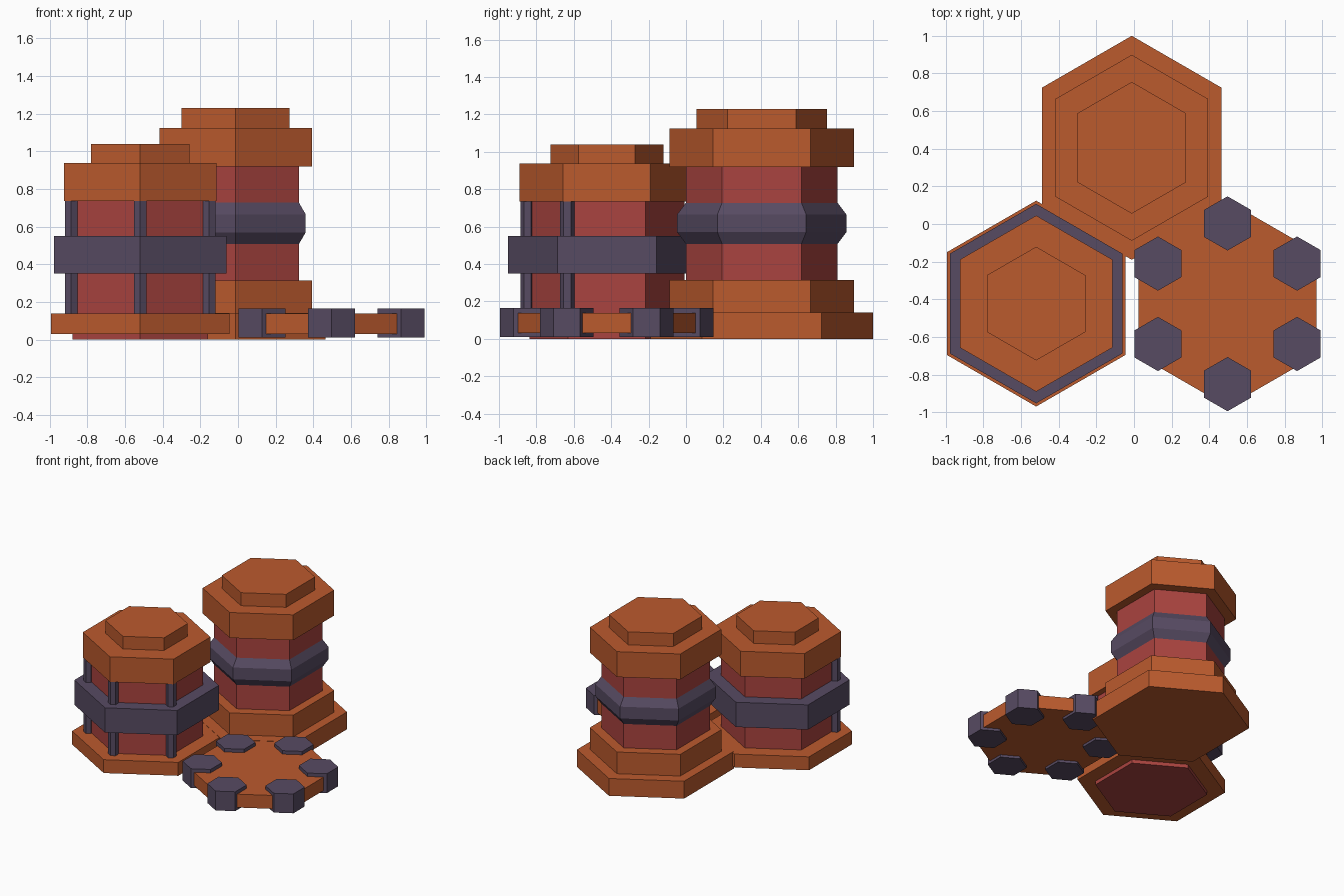
import bpy
import math

cube = bpy.data.objects.get("Cube")
if cube:
    bpy.data.objects.remove(cube)


def material(name, rgb):
    m = bpy.data.materials.new(name)
    m.use_nodes = True
    m.diffuse_color = (*rgb, 1)
    m.node_tree.nodes["Principled BSDF"].inputs["Base Color"].default_value = (*rgb, 1)
    return m


orange = material("burnt orange", (0.50, 0.103, 0.027))
red = material("brick red", (0.40, 0.057, 0.050))
purple = material("dusky purple", (0.096, 0.070, 0.123))

COS30, TAN30 = math.cos(math.pi / 6), math.tan(math.pi / 6)


def hex_loft(name, centre, levels, mat):
    """Stack hexagon rings (z, half width in x, tip distance in y)."""
    cx, cy = centre
    verts = []
    for z, w, tip in levels:
        side = tip - w * TAN30
        ring = [(0, tip), (-w, side), (-w, -side), (0, -tip), (w, -side), (w, side)]
        verts += [(cx + x, cy + y, z) for x, y in ring]
    n = len(levels)
    faces = [tuple(range(5, -1, -1)), tuple(range(6 * n - 6, 6 * n))]
    for k in range(n - 1):
        for i in range(6):
            a, b = 6 * k + i, 6 * k + (i + 1) % 6
            faces.append((a, b, b + 6, a + 6))
    mesh = bpy.data.meshes.new(name)
    mesh.from_pydata(verts, [], faces)
    mesh.materials.append(mat)
    obj = bpy.data.objects.new(name, mesh)
    bpy.context.collection.objects.link(obj)
    return obj


def prism(name, centre, z0, z1, tip, mat, width=None):
    w = width or tip * COS30
    return hex_loft(name, centre, [(z0, w, tip), (z1, w, tip)], mat)


def corner(centre, radius, i):
    a = math.radians(90 + 60 * i)
    return centre[0] + radius * math.cos(a), centre[1] + radius * math.sin(a)


# Tall rear tower, slightly narrowed in x
rear = (-0.012, 0.405)
prism("rear_base", rear, 0, 0.14, 0.595, orange, 0.478)
prism("rear_plinth", rear, 0.14, 0.315, 0.494, orange, 0.404)
prism("rear_column", rear, 0.315, 0.92, 0.406, red, 0.336)
hex_loft("rear_band", rear, [(0.508, 0.336, 0.406), (0.57, 0.372, 0.452),
                             (0.665, 0.372, 0.452), (0.727, 0.336, 0.406)], purple)
prism("rear_cap", rear, 0.92, 1.125, 0.494, orange, 0.404)
prism("rear_cap_top", rear, 1.125, 1.23, 0.35, orange, 0.287)

# Shorter side tower
side = (-0.52, -0.423)
prism("side_base", side, 0.03, 0.138, 0.547, orange)
prism("side_column", side, 0, 0.74, 0.415, red)
prism("side_band", side, 0.35, 0.55, 0.53, purple)
prism("side_cap", side, 0.735, 0.938, 0.468, orange)
prism("side_cap_top", side, 0.938, 1.04, 0.302, orange)

# Slim posts on the three front corners of the side tower
for i in (2, 3, 4):
    prism("side_post", corner(side, 0.424, i), 0.13, 0.74, 0.038, purple)

# Low pad with a hexagonal stud on every corner
pad = (0.497, -0.424)
prism("pad_slab", pad, 0.03, 0.138, 0.547, orange)
for i in range(6):
    prism("pad_stud", corner(pad, 0.427, i), 0.01, 0.166, 0.144, purple)
